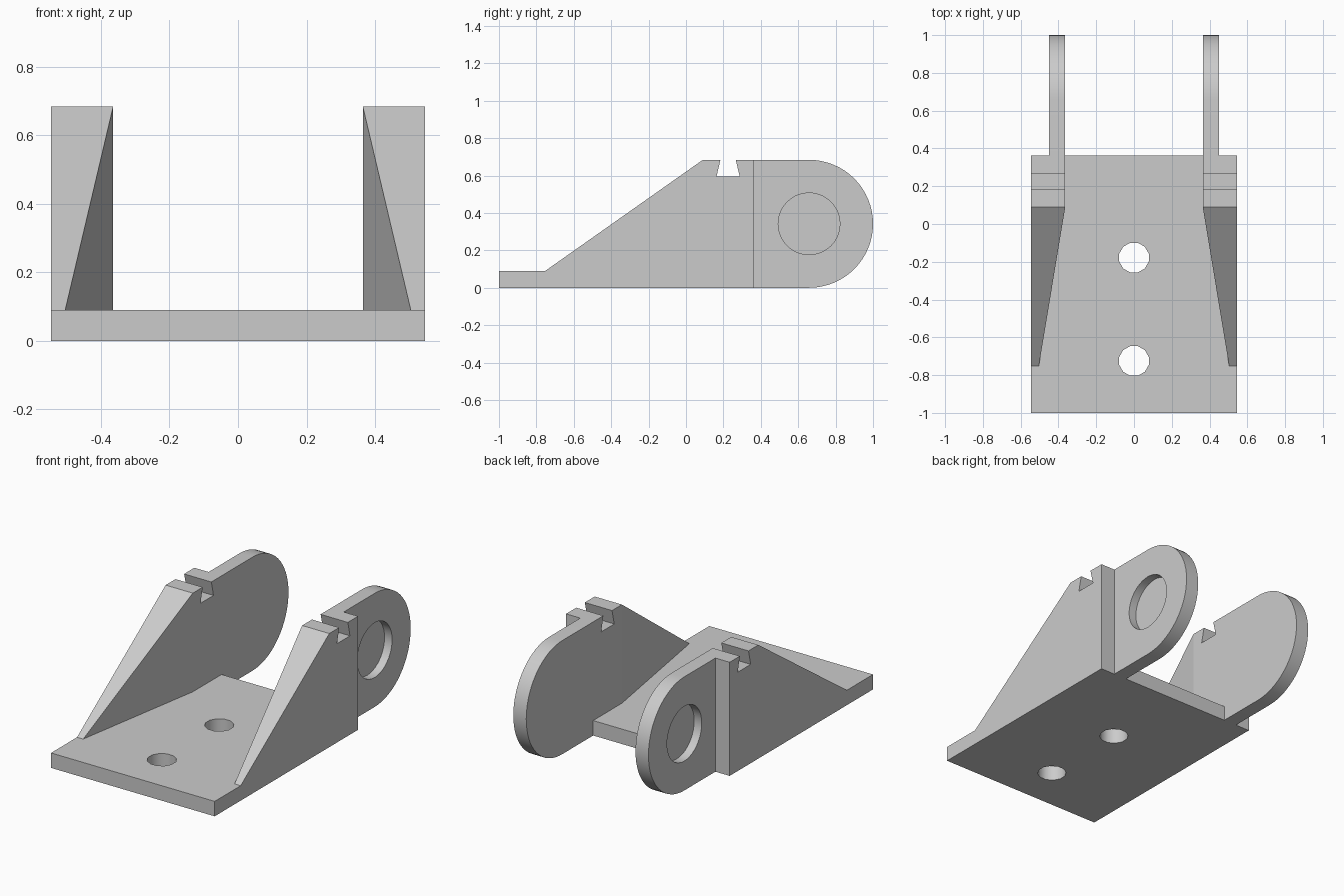
import bpy, bmesh, math

if "Cube" in bpy.data.objects:
    bpy.data.objects.remove(bpy.data.objects["Cube"], do_unlink=True)

grey = bpy.data.materials.new("plain grey")
grey.use_nodes = True
COLOUR = (0.6, 0.6, 0.6, 1)
grey.diffuse_color = COLOUR
grey.node_tree.nodes["Principled BSDF"].inputs["Base Color"].default_value = COLOUR

HALF, INNER, TIP, EAR = 0.545, 0.364, 0.504, 0.45   # x of outer side, inner side, rib tip, ear
FRONT, BACK, RIB, TOP_START = -1.0, 0.363, -0.753, 0.09   # y stations
THICK, HEIGHT = 0.09, 0.684
R = HEIGHT / 2
EAR_Y = 1 - R


def loft(name, first, second):
    """Solid between two matching loops of points."""
    bm = bmesh.new()
    a = [bm.verts.new(p) for p in first]
    b = [bm.verts.new(p) for p in second]
    bm.faces.new(a)
    bm.faces.new(b[::-1])
    for i in range(len(a)):
        j = (i + 1) % len(a)
        bm.faces.new((a[j], a[i], b[i], b[j]))
    bmesh.ops.recalc_face_normals(bm, faces=bm.faces)
    mesh = bpy.data.meshes.new(name)
    bm.to_mesh(mesh)
    bm.free()
    mesh.materials.append(grey)
    obj = bpy.data.objects.new(name, mesh)
    bpy.context.collection.objects.link(obj)
    return obj


def side_prism(name, profile, x0, x1):
    """Extrude a (y, z) profile along x."""
    return loft(name, [(x0, y, z) for y, z in profile], [(x1, y, z) for y, z in profile])


def circle(u, v, r, n, start=0.0, sweep=math.tau):
    steps = n if sweep == math.tau else n - 1
    return [(u + r * math.cos(start + sweep * i / steps),
             v + r * math.sin(start + sweep * i / steps)) for i in range(n)]


def activate(obj):
    bpy.ops.object.select_all(action='DESELECT')
    obj.select_set(True)
    bpy.context.view_layer.objects.active = obj


def cut(obj, cutter):
    activate(obj)
    mod = obj.modifiers.new("cut", 'BOOLEAN')
    mod.operation, mod.solver, mod.object = 'DIFFERENCE', 'EXACT', cutter
    bpy.ops.object.modifier_apply(modifier=mod.name)
    bpy.data.objects.remove(cutter, do_unlink=True)


def smooth(obj):
    activate(obj)
    bpy.ops.object.shade_smooth_by_angle(angle=math.radians(35))


# Base plate with two bolt holes
outline = [(-HALF, FRONT), (HALF, FRONT), (HALF, BACK), (-HALF, BACK)]
base = loft("base_plate", [(x, y, 0) for x, y in outline], [(x, y, THICK) for x, y in outline])
for hole_y in (-0.178, -0.725):
    ring = circle(0, hole_y, 0.081, 12, math.pi / 12)
    cut(base, loft("bolt_hole_cutter", [(x, y, -0.1) for x, y in ring], [(x, y, 0.2) for x, y in ring]))
smooth(base)

# Post profile with a dovetail slot in the top
post = [(TOP_START, THICK), (TOP_START, HEIGHT), (0.184, HEIGHT), (0.163, 0.595),
        (0.287, 0.595), (0.266, HEIGHT), (BACK, HEIGHT), (BACK, THICK)]

# Ear profile: straight at the root, half round at the end
ear_profile = [(BACK, HEIGHT), (BACK, 0)] + circle(EAR_Y, R, R, 33, -math.pi / 2, math.pi)

for side, s in (("left", 1), ("right", -1)):
    side_prism(side + "_slotted_post", post, s * INNER, s * HALF)

    # Sloping rib that narrows towards the front
    loft(side + "_rib",
         [(s * TIP, RIB, THICK), (s * INNER, TOP_START, THICK), (s * INNER, TOP_START, HEIGHT)],
         [(s * HALF, RIB, THICK), (s * HALF, TOP_START, THICK), (s * HALF, TOP_START, HEIGHT)])

    # Rounded ear with a blind round recess in its outer face
    ear = side_prism(side + "_ear", ear_profile, s * INNER, s * EAR)
    cut(ear, side_prism("recess_cutter", circle(EAR_Y, R, 0.165, 40), s * (EAR - 0.05), s * (EAR + 0.1)))
    smooth(ear)
